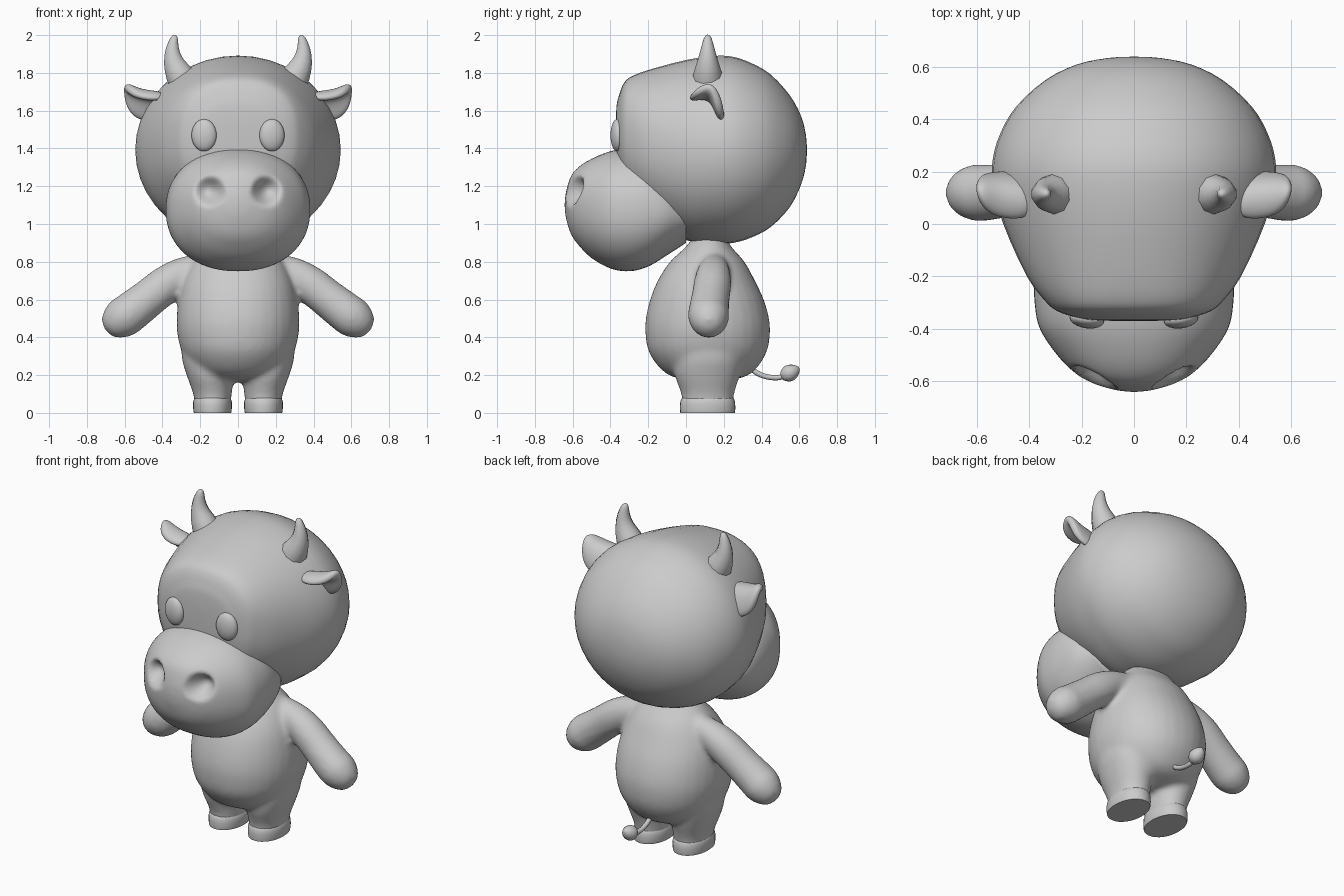
import bpy, bmesh, math
from mathutils import Vector, Matrix

if "Cube" in bpy.data.objects:
    bpy.data.objects.remove(bpy.data.objects["Cube"])


def spline(rows, sub):
    """Catmull-Rom interpolation through rows of numbers."""
    out = []
    n = len(rows)
    for i in range(n - 1):
        p0, p1, p2, p3 = rows[max(i - 1, 0)], rows[i], rows[i + 1], rows[min(i + 2, n - 1)]
        for k in range(sub):
            t = k / sub
            out.append([0.5 * (2 * b + (c - a) * t + (2 * a - 5 * b + 4 * c - d) * t * t
                               + (3 * b - a - 3 * c + d) * t ** 3)
                        for a, b, c, d in zip(p0, p1, p2, p3)])
    return out + [list(rows[-1])]


def loft(bm, sections, segs=32, sub=3):
    """Each section: centre xyz, U xyz, V xyz, superellipse exponent."""
    rings = []
    for s in spline(sections, sub):
        c, u, v, e = Vector(s[:3]), Vector(s[3:6]), Vector(s[6:9]), s[9]
        ring = []
        for k in range(segs):
            a = 2 * math.pi * k / segs
            ca, sa = math.cos(a), math.sin(a)
            ring.append(bm.verts.new(c + u * math.copysign(abs(ca) ** (2 / e), ca)
                                     + v * math.copysign(abs(sa) ** (2 / e), sa)))
        rings.append(ring)
    for r, q in zip(rings, rings[1:]):
        for k in range(segs):
            j = (k + 1) % segs
            bm.faces.new((r[k], r[j], q[j], q[k]))
    bm.faces.new(rings[0])
    bm.faces.new(rings[-1])


def along_y(rows):
    return [(0, y, (t + b) / 2, w, 0, 0, 0, 0, (t - b) / 2, e) for y, w, t, b, e in rows]


def along_z(rows, side=1):
    return [(side * x, (f + b) / 2, z, w, 0, 0, 0, (b - f) / 2, 0, 2.1) for z, x, w, f, b in rows]


def tube(pts, across):
    """Round sections along a path of (x, y, z, radius)."""
    out = []
    for i, p in enumerate(pts):
        t = Vector(pts[min(i + 1, len(pts) - 1)][:3]) - Vector(pts[max(i - 1, 0)][:3])
        u = Vector(across)
        v = t.normalized().cross(u)
        out.append((*p[:3], *(u * p[3]), *(v * p[3]), 2))
    return out


def finish(name, bm, mirror=False, angle=50):
    bmesh.ops.recalc_face_normals(bm, faces=bm.faces)
    me = bpy.data.meshes.new(name)
    bm.to_mesh(me)
    bm.free()
    ob = bpy.data.objects.new(name, me)
    bpy.context.collection.objects.link(ob)
    bpy.ops.object.select_all(action='DESELECT')
    ob.select_set(True)
    bpy.context.view_layer.objects.active = ob
    bpy.ops.object.shade_smooth_by_angle(angle=math.radians(angle))
    if mirror:
        ob.modifiers.new("mirror", 'MIRROR').use_mirror_merge = False
    return ob


# Head: y, half width, top, bottom, squareness
bm = bmesh.new()
loft(bm, along_y([
    (-.372, .02, 1.54, 1.50, 2), (-.367, .17, 1.63, 1.36, 2.3), (-.355, .23, 1.68, 1.29, 2.4),
    (-.335, .29, 1.735, 1.22, 2.4), (-.30, .335, 1.775, 1.15, 2.4), (-.2, .41, 1.815, 1.04, 2.2),
    (0, .5, 1.868, .915, 2.05), (.15, .54, 1.89, .895, 2), (.25, .54, 1.885, .9, 2),
    (.35, .51, 1.85, .93, 2), (.45, .45, 1.79, .985, 2), (.55, .34, 1.68, 1.09, 2),
    (.61, .22, 1.57, 1.21, 2), (.635, .1, 1.47, 1.31, 2), (.64, .01, 1.40, 1.38, 2)]), 40)
finish("head", bm, angle=80)

# Muzzle with two pressed-in nostrils
bm = bmesh.new()
loft(bm, along_y([
    (-.642, .01, 1.11, 1.09, 2), (-.635, .07, 1.17, 1.03, 2), (-.61, .155, 1.25, .95, 2.1),
    (-.57, .225, 1.30, .89, 2.2), (-.5, .295, 1.345, .82, 2.2), (-.4, .36, 1.385, .765, 2.2),
    (-.3, .38, 1.4, .75, 2.2), (-.2, .38, 1.38, .775, 2.2), (-.1, .36, 1.3, .835, 2.1),
    (0, .3, 1.2, .9, 2)]), 64, 5)
for v in bm.verts:
    if v.co.y < -.4:
        d = math.hypot((abs(v.co.x) - .15) / .085, (v.co.z - 1.175) / .085)
        if d < 1:
            v.co.y += .085 * (1 - d * d) ** 1.5
finish("muzzle", bm, angle=80)

# Body, arms and legs blended into one soft skin
bm = bmesh.new()
loft(bm, along_z([
    (.165, 0, .05, .06, .18), (.175, 0, .13, -.01, .25), (.2, 0, .2, -.09, .33),
    (.25, 0, .255, -.15, .385), (.33, 0, .3, -.2, .43), (.42, 0, .322, -.215, .445),
    (.5, 0, .325, -.213, .44), (.6, 0, .315, -.19, .412), (.7, 0, .29, -.15, .365),
    (.8, 0, .24, -.085, .31), (.88, 0, .18, 0, .24), (.95, 0, .1, .05, .2)]))
for s in (1, -1):
    loft(bm, along_z([
        (.03, .135, .092, -.02, .25), (.1, .135, .102, -.025, .255), (.2, .148, .124, -.06, .285),
        (.3, .165, .134, -.06, .3), (.42, .16, .13, -.04, .28)], s))
    loft(bm, tube([
        (s * .18, .15, .78, .07), (s * .29, .145, .735, .09), (s * .38, .14, .68, .1),
        (s * .47, .13, .61, .102), (s * .56, .12, .54, .107), (s * .615, .12, .5, .107),
        (s * .662, .12, .467, .085), (s * .69, .12, .447, .055), (s * .703, .12, .438, .01)],
        (0, 1, 0)))
body = finish("body_with_limbs", bm)
rm = body.modifiers.new("blend", 'REMESH')
rm.mode = 'VOXEL'
rm.voxel_size = .015
rm.use_smooth_shade = True
sm = body.modifiers.new("soften", 'SMOOTH')
sm.factor, sm.iterations = .5, 10

# Hooves
bm = bmesh.new()
loft(bm, along_z([(0, .135, .099, -.03, .258), (.02, .135, .102, -.032, .261),
                  (.06, .135, .102, -.03, .259), (.08, .135, .094, -.02, .25)]), 32, 2)
finish("hoof", bm, True)

# Eyes
bm = bmesh.new()
bmesh.ops.create_uvsphere(bm, u_segments=24, v_segments=16, radius=1, matrix=(
    Matrix.Translation((.18, -.365, 1.47)) @ Matrix.Rotation(math.radians(8), 4, 'Z')
    @ Matrix.Diagonal((.067, .034, .085, 1))))
finish("eye", bm, True)

# Horns
bm = bmesh.new()
loft(bm, tube([(.27, .115, 1.72, .085), (.312, .115, 1.795, .076), (.342, .115, 1.865, .054),
               (.347, .115, 1.93, .036), (.337, .115, 1.985, .02), (.331, .115, 2.0, .006)],
              (0, 1, 0)), 10, 2)
finish("horn", bm, True, 80)

# Ears: folded leaf, rows from root to tip
bm = bmesh.new()
rows = [[(.38, .01, 1.66), (.38, .135, 1.70), (.43, .2, 1.53)],
        [(.52, .015, 1.665), (.53, .15, 1.71), (.545, .19, 1.545)],
        [(.585, .06, 1.71), (.61, .14, 1.755), (.6, .175, 1.63)]]
g = [[bm.verts.new(p) for p in r] for r in rows]
for i in range(2):
    for j in range(2):
        bm.faces.new((g[i][j], g[i + 1][j], g[i + 1][j + 1], g[i][j + 1]))
ear = finish("ear", bm, True, 180)
so = ear.modifiers.new("thickness", 'SOLIDIFY')
so.thickness, so.offset = .06, 0
ear.modifiers.new("round", 'SUBSURF').levels = 3
ear.modifiers["round"].render_levels = 3

# Tail and its tuft
bm = bmesh.new()
loft(bm, tube([(0, .33, .25, .014), (0, .37, .215, .014), (0, .42, .193, .014),
               (0, .48, .186, .014), (0, .53, .197, .014)], (1, 0, 0)), 12, 4)
finish("tail", bm)
bm = bmesh.new()
loft(bm, tube([(0, .503, .193, .005), (0, .51, .195, .025), (0, .535, .205, .042),
               (0, .56, .217, .042), (0, .585, .232, .026), (0, .598, .241, .004)],
              (1, 0, 0)), 16, 3)
finish("tail_tuft", bm, angle=80)
